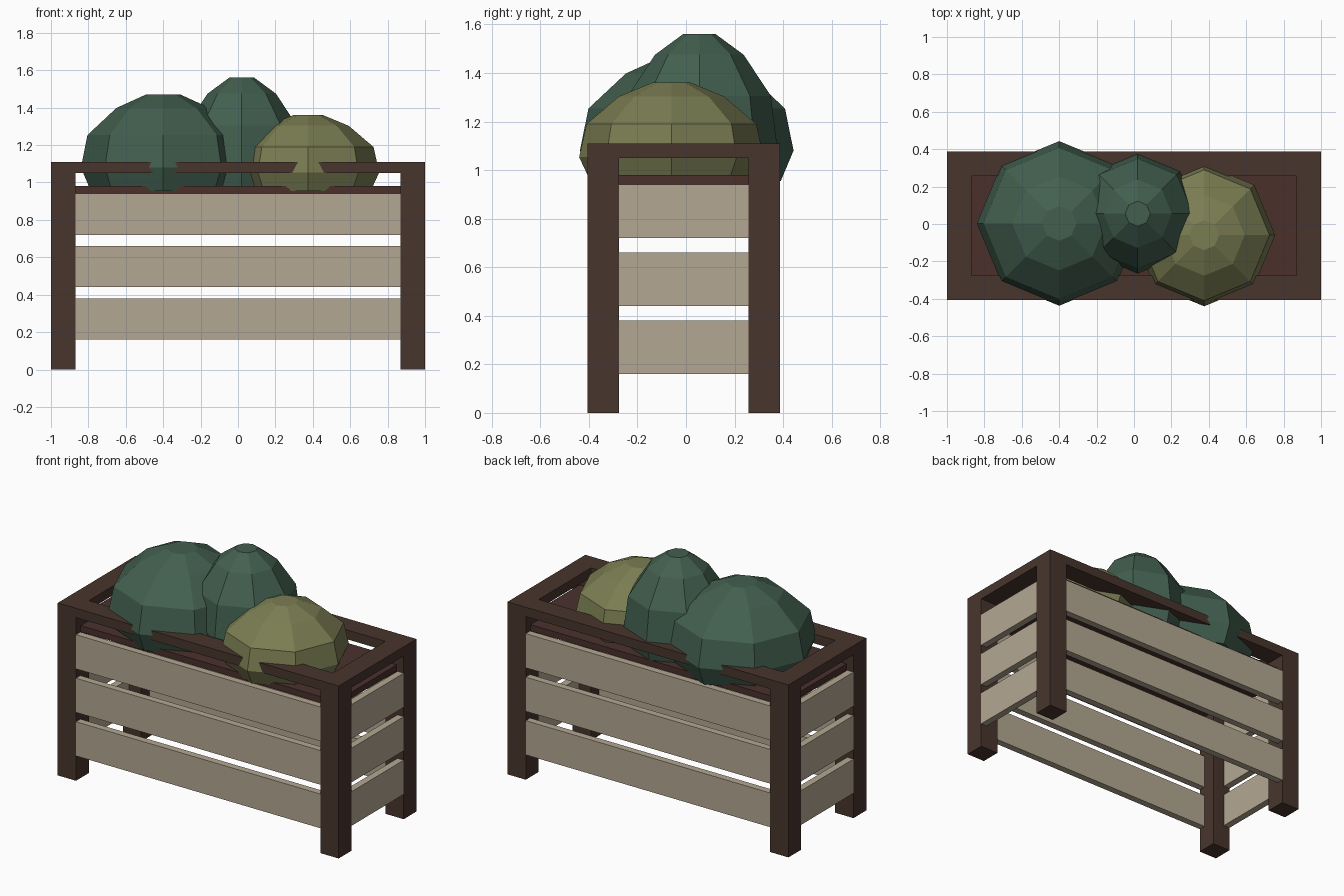
import bpy, bmesh, math

if "Cube" in bpy.data.objects:
    bpy.data.objects.remove(bpy.data.objects["Cube"])


def material(name, rgb):
    lin = [((c / 255 + 0.055) / 1.055) ** 2.4 for c in rgb]
    m = bpy.data.materials.new(name)
    m.diffuse_color = (*lin, 1)
    m.use_nodes = True
    m.node_tree.nodes["Principled BSDF"].inputs["Base Color"].default_value = m.diffuse_color
    return m


WOOD = material("dark_wood", (72, 53, 45))
SLAT = material("pale_slat", (180, 167, 146))
SOIL = material("soil", (74, 48, 43))
GREEN = material("deep_green", (66, 95, 79))
OLIVE = material("olive_green", (122, 125, 82))


def finish(name, bm, mat):
    bmesh.ops.recalc_face_normals(bm, faces=bm.faces)
    me = bpy.data.meshes.new(name)
    bm.to_mesh(me)
    bm.free()
    me.materials.append(mat)
    ob = bpy.data.objects.new(name, me)
    bpy.context.collection.objects.link(ob)


def box(name, x0, x1, y0, y1, z0, z1, mat):
    bm = bmesh.new()
    bmesh.ops.create_cube(bm, size=1)
    for v in bm.verts:
        v.co = (x1 if v.co.x > 0 else x0, y1 if v.co.y > 0 else y0, z1 if v.co.z > 0 else z0)
    finish(name, bm, mat)


def bush(name, x, y, r, top, mat):
    # eight-sided dome turned from one shared profile (radius, height)
    base = 0.955
    profile = [(0.88, 0), (1, 0.243), (0.92, 0.58), (0.57, 0.86), (0.21, 1)]
    bm = bmesh.new()
    rings = [[bm.verts.new((x + r * k * math.cos(i * math.pi / 4),
                            y + r * k * math.sin(i * math.pi / 4),
                            base + (top - base) * h)) for i in range(8)] for k, h in profile]
    for a, b in zip(rings, rings[1:]):
        for i in range(8):
            j = (i + 1) % 8
            bm.faces.new((a[i], a[j], b[j], b[i]))
    bm.faces.new(rings[0])
    bm.faces.new(rings[-1])
    finish(name, bm, mat)


X, XI = 1.0, 0.87            # outer and inner half length
Y0, Y0I, Y1I, Y1 = -0.405, -0.275, 0.257, 0.387
T = 0.045                    # slat thickness

# corner posts
for sx, (xa, xb) in (("left", (-X, -XI)), ("right", (XI, X))):
    for sy, (ya, yb) in (("front", (Y0, Y0I)), ("back", (Y1I, Y1))):
        box(f"{sy}_{sx}_post", xa, xb, ya, yb, 0, 1.11, WOOD)

# top rim rails
box("front_rim", -XI, XI, Y0, Y0I, 1.05, 1.11, WOOD)
box("back_rim", -XI, XI, Y1I, Y1, 1.05, 1.11, WOOD)
box("left_rim", -X, -XI, Y0I, Y1I, 1.05, 1.11, WOOD)
box("right_rim", XI, X, Y0I, Y1I, 1.05, 1.11, WOOD)

# slats on all four sides
for n, z in enumerate((0.16, 0.44, 0.72)):
    box(f"front_slat_{n}", -XI, XI, Y0, Y0 + T, z, z + 0.22, SLAT)
    box(f"back_slat_{n}", -XI, XI, Y1 - T, Y1, z, z + 0.22, SLAT)
    box(f"left_slat_{n}", -X, -X + T, Y0I, Y1I, z, z + 0.22, SLAT)
    box(f"right_slat_{n}", X - T, X, Y0I, Y1I, z, z + 0.22, SLAT)

# soil bed
box("soil_bed", -0.95, 0.95, -0.357, 0.34, 0.94, 0.98, SOIL)

# shrubs
bush("large_bush", -0.4, 0.003, 0.44, 1.47, GREEN)
bush("tall_bush", 0.02, 0.055, 0.32, 1.56, GREEN)
bush("olive_bush", 0.375, -0.06, 0.38, 1.36, OLIVE)
